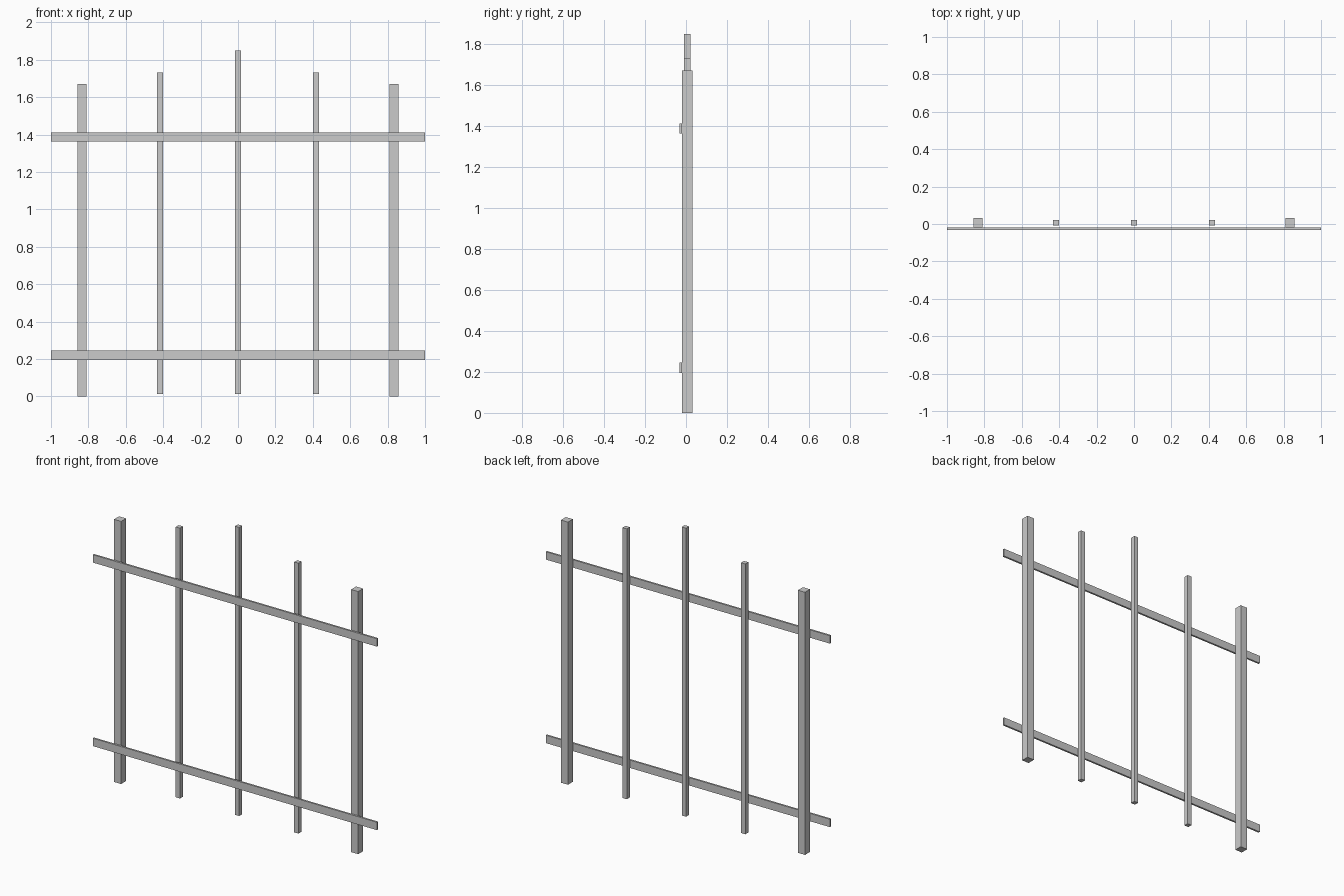
import bpy

if "Cube" in bpy.data.objects:
    bpy.data.objects.remove(bpy.data.objects["Cube"])


def box(name, x, y, z):
    """Box from (min, max) ranges on each axis."""
    bpy.ops.mesh.primitive_cube_add(size=1, location=[(a + b) / 2 for a, b in (x, y, z)])
    ob = bpy.context.object
    ob.name = name
    ob.scale = [b - a for a, b in (x, y, z)]
    bpy.ops.object.transform_apply(location=False, rotation=False, scale=True)
    return ob


def upright(name, x, width, z0, z1, yc=0.006):
    h = width / 2
    return box(name, (x - h, x + h), (yc - h, yc + h), (z0, z1))


# thick end posts and thinner inner stakes, mirrored left and right
for side, s in (("left", -1), ("right", 1)):
    upright(side + "_post", s * 0.834, 0.05, 0.0, 1.67)
    upright(side + "_stake", s * 0.417, 0.03, 0.013, 1.732)

# tallest stake in the middle
upright("centre_stake", 0, 0.03, 0.013, 1.848)

# flat rails across the front of the posts
for name, z in (("lower_rail", 0.22), ("upper_rail", 1.387)):
    box(name, (-1, 1), (-0.031, -0.019), (z - 0.025, z + 0.025))
